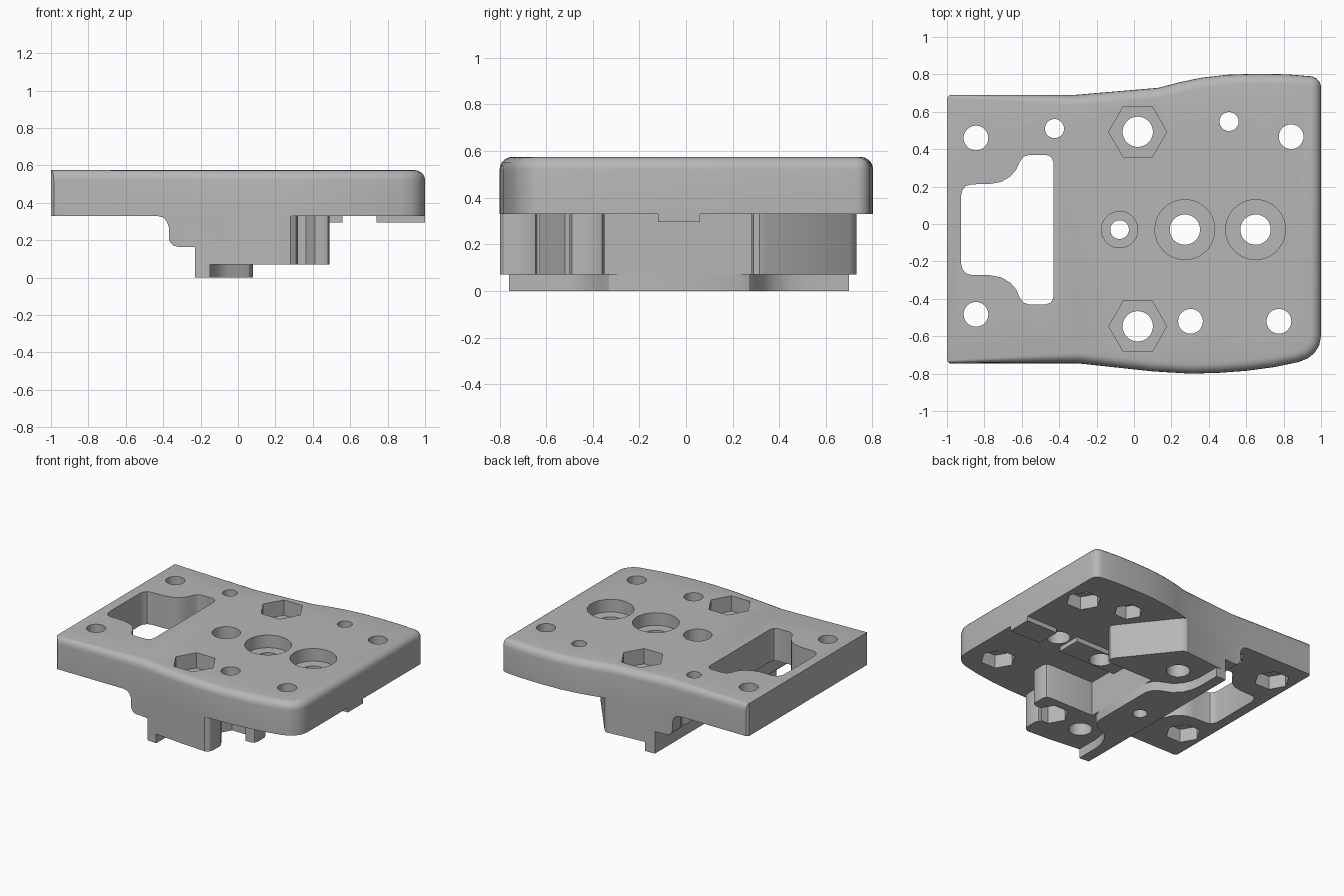
import bpy, bmesh, math

cube = bpy.data.objects.get("Cube")
if cube:
    bpy.data.objects.remove(cube, do_unlink=True)

grey = bpy.data.materials.new("plain grey")
grey.use_nodes = True
grey.diffuse_color = (0.47, 0.47, 0.47, 1)
grey.node_tree.nodes["Principled BSDF"].inputs["Base Color"].default_value = (0.47, 0.47, 0.47, 1)


def prism(name, pts, lo, hi, place=lambda u, v, w: (u, v, w), rule=None, radius=0.055):
    """Extrude an outline from lo to hi; edges chosen by rule are rounded."""
    bm = bmesh.new()
    a, b = ([bm.verts.new(place(u, v, w)) for u, v in pts] for w in (lo, hi))
    n = len(pts)
    bm.faces.new(a)
    bm.faces.new(b)
    for i in range(n):
        j = (i + 1) % n
        bm.faces.new((a[i], a[j], b[j], b[i]))
    bmesh.ops.recalc_face_normals(bm, faces=bm.faces)
    if rule:
        edges = [e for e in bm.edges if rule(e)]
        bmesh.ops.bevel(bm, geom=edges, offset=radius, segments=5, profile=0.5,
                        affect='EDGES', clamp_overlap=False)
    mesh = bpy.data.meshes.new(name)
    bm.to_mesh(mesh)
    bm.free()
    mesh.materials.append(grey)
    ob = bpy.data.objects.new(name, mesh)
    bpy.context.collection.objects.link(ob)
    return ob


def ring(x, y, r, n):
    return [(x + r * math.cos(2 * math.pi * i / n), y + r * math.sin(2 * math.pi * i / n))
            for i in range(n)]


def combine(ob, tool, operation):
    mod = ob.modifiers.new("cut", 'BOOLEAN')
    mod.operation, mod.solver, mod.object = operation, 'EXACT', tool
    graph = bpy.context.evaluated_depsgraph_get()
    mesh = bpy.data.meshes.new_from_object(ob.evaluated_get(graph))
    ob.modifiers.clear()
    ob.data = mesh


# Plate outline, going clockwise from the back left corner
outline = [(-1, .675), (-.985, .69), (-.32, .69), (.13, .728), (.24, .757), (.36, .782),
           (.5, .798), (.66, .803), (.82, .8), (1, .785),
           (1, -.6), (.99, -.65), (.965, -.69), (.93, -.718), (.88, -.738), (.75, -.765),
           (.6, -.785), (.45, -.796), (.3, -.8), (.1, -.788), (-.3, -.745),
           (-.985, -.745), (-1, -.73)]


def plate_edge(e):
    p, q = (v.co for v in e.verts)
    top = min(p.z, q.z) > .5 and max(p.x, q.x) > -.98
    corner = abs(p.z - q.z) > .1 and p.x > .99 and p.y > .7
    return top or corner


plate = prism("mounting_plate", outline, .33, .575, rule=plate_edge)

# Underbody: stepped side profile cut to its plan shape
profile = [(-.43, .33), (-.4, .322), (-.38, .3), (-.37, .27), (-.37, .21), (-.362, .187),
           (-.345, .171), (-.32, .165), (-.23, .165), (-.23, .07), (.55, .07), (.55, .33)]
underbody = prism("underbody", profile, -1, 1, place=lambda u, v, w: (u, w, v))
plan = [(-.5, .9), (.1, .9), (.13, .735), (.165, .725), (.19, .7), (.47, .345), (.48, .315),
        (.47, .29), (.44, .28),
        (.08, .28), (.08, -.35), (.46, -.35), (.48, -.36), (.49, -.385), (.49, -.465),
        (.48, -.49), (.46, -.5), (.3, -.5), (.3, -.64), (.31, -.645), (.32, -.67),
        (.32, -.755), (.31, -.78), (.28, -.8), (.27, -.9), (-.5, -.9)]
helpers = [prism("plan_helper", plan, -.1, .5), prism("outline_helper", outline, -.2, .6)]
for tool in helpers:
    combine(underbody, tool, 'INTERSECT')

# Bottom lip: narrow at both ends, wide in the middle
half = [(-.23, .70), (-.15, .70), (-.15, .52), (-.138, .45), (-.11, .385), (-.06, .335),
        (.02, .3), (.06, .27), (.08, .22)]
lip = prism("bottom_lip", half + [(x, -.06 - y) for x, y in reversed(half)], 0, .07)
combine(lip, helpers[1], 'INTERSECT')

# Guide ribs under the plate, either side of the outer bore
ribs = [prism("guide_rib_" + side, [(a, -.12), (b, -.12), (b, .06), (a, .06)], .295, .33)
        for side, a, b in (("inner", .08, .56), ("outer", .74, 1))]

# Window with a narrow outer and a wide inner end
upper = [(-.925, .15), (-.918, .18), (-.9, .203), (-.87, .212), (-.77, .214), (-.71, .225),
         (-.66, .255), (-.63, .29), (-.61, .335), (-.59, .36), (-.56, .37), (-.47, .37),
         (-.442, .358), (-.43, .33)]
cutters = [prism("window_cutter", upper + [(x, -.06 - y) for x, y in reversed(upper)], .2, .7)]


def cut(x, y, r, lo=-.1, hi=.7, n=40):
    cutters.append(prism("hole_cutter", ring(x, y, r, n), lo, hi))


# Screw holes with hexagonal pockets underneath
for x, y in ((-.845, .46), (-.845, -.483), (.84, .467), (.775, -.52), (.302, -.52)):
    cut(x, y, .066)
    cut(x, y, .122, hi=.43, n=6)
for x, y in ((-.425, .51), (.508, .548)):
    cut(x, y, .051)
    cut(x, y, .1, hi=.43, n=6)

# Bolt holes with hexagonal recesses on top
for y in (.493, -.547):
    cut(.02, y, .081)
    cut(.02, y, .155, lo=.46, n=6)

# Counterbored holes along the centre line
for x, r, bore, floor in ((.272, .081, .16, .48), (.65, .081, .16, .48), (-.077, .05, .097, .46)):
    cut(x, -.03, r)
    cut(x, -.03, bore, lo=floor)

for ob in (plate, underbody, lip, *ribs):
    for tool in cutters:
        combine(ob, tool, 'DIFFERENCE')

for tool in cutters + helpers:
    bpy.data.objects.remove(tool, do_unlink=True)

bpy.ops.object.select_all(action='DESELECT')
for ob in (plate, underbody, lip, *ribs):
    ob.select_set(True)
bpy.context.view_layer.objects.active = plate
bpy.ops.object.shade_smooth_by_angle(angle=math.radians(30))
